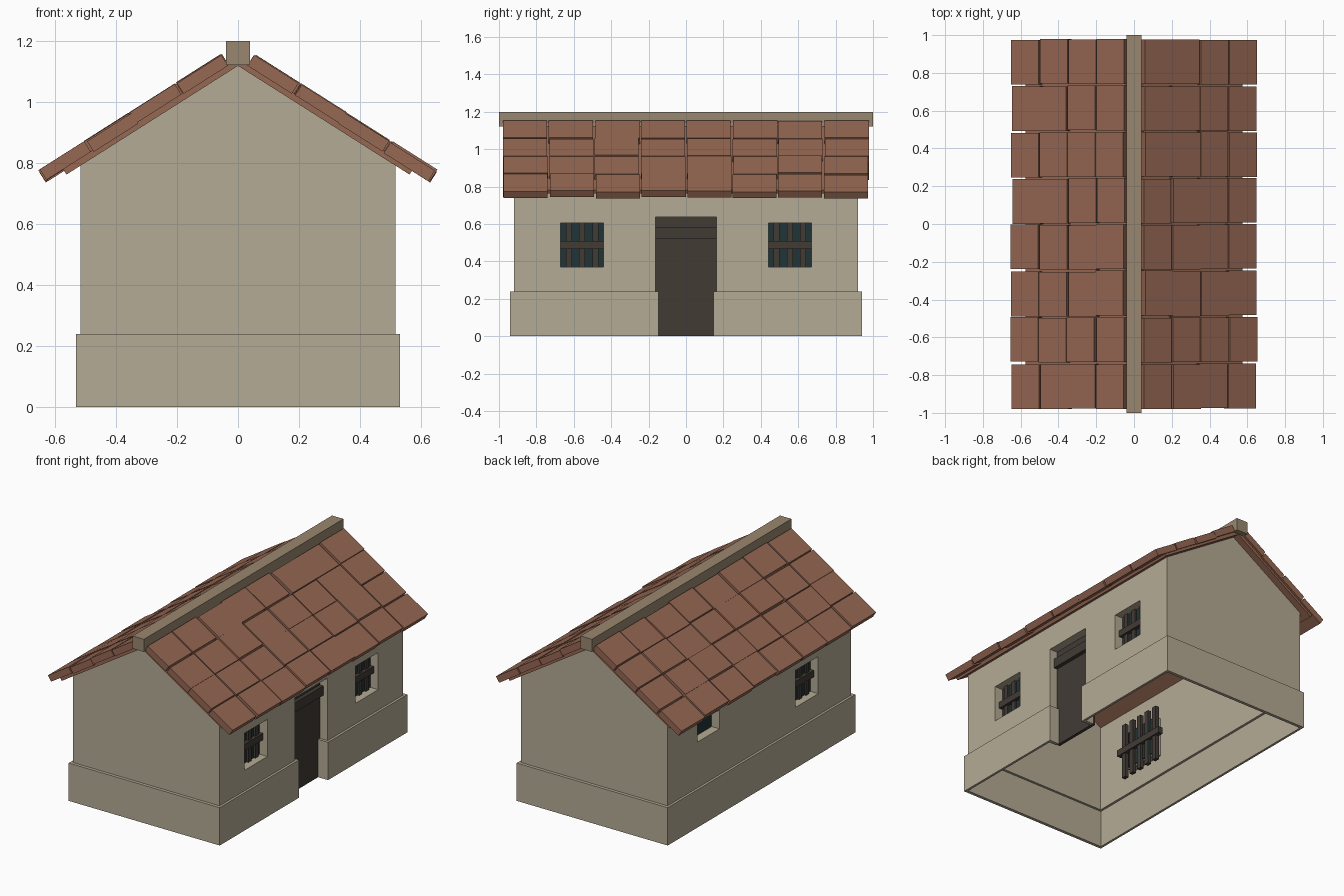
import bpy, bmesh, math, random
from mathutils import Matrix, Vector

random.seed(4)
cube = bpy.data.objects.get("Cube")
if cube:
    bpy.data.objects.remove(cube, do_unlink=True)


def material(name, rgb):
    lin = [((c / 255 + 0.055) / 1.055) ** 2.4 for c in rgb] + [1]
    m = bpy.data.materials.new(name)
    m.use_nodes = True
    m.diffuse_color = lin
    m.node_tree.nodes["Principled BSDF"].inputs["Base Color"].default_value = lin
    return m


PLASTER = material("tan plaster", (181, 171, 149))
TILE = material("clay tile", (150, 104, 83))
RIDGE = material("ridge stone", (153, 135, 111))
WOOD = material("dark wood", (66, 59, 53))
GLASS = material("teal glass", (33, 53, 55))


def add_box(bm, x, y, z, matrix=None):
    """Box from (min, max) pairs on each axis."""
    size = [abs(p[1] - p[0]) for p in (x, y, z)]
    mid = Vector([(p[0] + p[1]) / 2 for p in (x, y, z)])
    m = Matrix.Translation(mid) @ Matrix.Diagonal((*size, 1))
    bmesh.ops.create_cube(bm, size=1, matrix=(matrix @ m) if matrix else m)


def finish(bm, name, mat):
    bmesh.ops.recalc_face_normals(bm, faces=bm.faces)
    mesh = bpy.data.meshes.new(name)
    bm.to_mesh(mesh)
    bm.free()
    ob = bpy.data.objects.new(name, mesh)
    bpy.context.scene.collection.objects.link(ob)
    mesh.materials.append(mat)
    return ob


def boxes(name, mat, *specs):
    bm = bmesh.new()
    for s in specs:
        add_box(bm, *s)
    return finish(bm, name, mat)


def cut(target, *specs):
    """Subtract boxes from the target and keep the plain mesh."""
    for s in specs:
        cutter = boxes("cutter", PLASTER, s)
        cutter.hide_render = True
        mod = target.modifiers.new("cut", 'BOOLEAN')
        mod.object = cutter
        mod.solver = 'EXACT'
        bpy.context.view_layer.update()
        dg = bpy.context.evaluated_depsgraph_get()
        mesh = bpy.data.meshes.new_from_object(target.evaluated_get(dg))
        target.modifiers.clear()
        target.data = mesh
        bpy.data.objects.remove(cutter, do_unlink=True)


WX, WY, PLINTH, SKIN = 0.515, 0.92, 0.24, 0.015
APEX, SLOPE = 1.118, 0.634
BACK = 0.46          # depth plane of panes and door
DOOR_W, DOOR_H = 0.163, 0.637

# openings: (side, y centre, half width, bottom, top, barred)
WINDOWS = [(1, 0.555, 0.115, 0.37, 0.605, True),
           (1, -0.555, 0.115, 0.37, 0.605, True),
           (-1, -0.475, 0.115, 0.375, 0.61, True),
           (-1, 0.51, 0.11, 0.53, 0.65, False)]

# Gabled wall shell, open to the roof and floor
bm = bmesh.new()
eave = APEX - SLOPE * WX
outline = [(-WX, PLINTH), (WX, PLINTH), (WX, eave), (0, APEX), (-WX, eave)]
face = bm.faces.new([bm.verts.new((x, -WY, z)) for x, z in outline])
ext = bmesh.ops.extrude_face_region(bm, geom=[face])
bmesh.ops.translate(bm, vec=(0, 2 * WY, 0),
                    verts=[v for v in ext["geom"] if isinstance(v, bmesh.types.BMVert)])
walls = finish(bm, "walls", PLASTER)
IX, IY = WX - SKIN, WY - SKIN
cut(walls, ((-IX, IX), (-IY, IY), (0, 2)),
    ((0.4, 0.6), (-DOOR_W, DOOR_W), (0, DOOR_H)),
    *[((s * 0.4, s * 0.6), (y - w, y + w), (a, b)) for s, y, w, a, b, _ in WINDOWS])

# Plinth ring with the door gap
plinth = boxes("plinth", PLASTER, ((-0.53, 0.53), (-0.94, 0.94), (0, PLINTH)))
cut(plinth, ((-WX, WX), (-WY, WY), (-1, 1)),
    ((0.4, 0.6), (-0.146, 0.146), (-1, 1)))


def reveal(name, s, y, w, a, b, sill=True):
    """Thin lining running inward from an opening."""
    x, t = (s * BACK, s * (WX - 0.005)), 0.01
    parts = [(x, (y - w - t, y - w), (a, b)), (x, (y + w, y + w + t), (a, b)),
             (x, (y - w - t, y + w + t), (b, b + t))]
    if sill:
        parts.append((x, (y - w - t, y + w + t), (a - t, a)))
    boxes(name, PLASTER, *parts)


# Windows: lining, pane, and a wooden grille where barred
for i, (s, y, w, a, b, barred) in enumerate(WINDOWS):
    reveal(f"window_reveal_{i}", s, y, w, a, b)
    boxes(f"window_pane_{i}", GLASS,
          ((s * (BACK - 0.008), s * BACK), (y - w, y + w), (a, b)))
    if barred:
        mid = (a + b) / 2
        bars = [((s * (BACK - 0.024), s * (BACK + 0.012)),
                 (y + k * 0.07 - 0.016, y + k * 0.07 + 0.016),
                 (mid - 0.18, mid + 0.18)) for k in range(-2, 3)]
        rail = ((s * (BACK - 0.032), s * (BACK + 0.024)), (y - 0.19, y + 0.19),
                (mid - 0.02, mid + 0.022))
        # the outer half of the rail stays inside the opening
        inner = (rail[0][0], s * BACK)
        outer = (s * BACK, rail[0][1])
        bars = [((p[0][0], s * BACK), p[1], p[2]) for p in bars] + \
               [((s * BACK, p[0][1]), p[1], (a, b)) for p in bars[1:4]]
        boxes(f"window_grille_{i}", WOOD, *bars, (inner, rail[1], rail[2]),
              (outer, (y - w, y + w), rail[2]))

# Door: lining, plinth returns, leaf and cross beam
reveal("door_reveal", 1, 0, DOOR_W, PLINTH, DOOR_H, sill=False)
boxes("door_plinth_jambs", PLASTER,
      *[((BACK, 0.53), (s * 0.146, s * 0.168), (0, PLINTH)) for s in (-1, 1)])
boxes("door_leaf", WOOD, ((BACK - 0.02, BACK), (-DOOR_W, DOOR_W), (0, DOOR_H)))
boxes("door_beam", WOOD, ((BACK, BACK + 0.025), (-DOOR_W, DOOR_W), (0.52, 0.58)))

# Roof: each slope has a local frame with x down the slope and z outward
angle = math.atan(SLOPE)
ROWS, COLS, PITCH_X, PITCH_Y = 4, 8, 0.177, 0.245
for s, side in ((1, "left"), (-1, "right")):
    frame = Matrix.Translation((0, 0, APEX)) @ Matrix.Rotation(angle, 4, 'Y')
    if s < 0:
        frame = Matrix.Rotation(math.pi, 4, 'Z') @ frame
    boxes(f"roof_deck_{side}", TILE,
          ((0, 0.665), (-0.965, 0.965), (0, 0.022), frame))
    bm = bmesh.new()
    for r in range(ROWS):
        for c in range(COLS):
            x = 0.032 + (r + 0.5) * PITCH_X - 0.006 + random.uniform(-0.005, 0.005)
            y = (c - (COLS - 1) / 2) * PITCH_Y + random.uniform(-0.004, 0.004)
            z = 0.018 + random.uniform(-0.004, 0.004)
            add_box(bm, (x - 0.086, x + 0.086), (y - 0.118, y + 0.118),
                    (z, z + 0.041), frame)
    finish(bm, f"roof_tiles_{side}", TILE)

# Ridge beam
boxes("ridge_beam", RIDGE, ((-0.04, 0.04), (-1, 1), (1.12, 1.2)))
